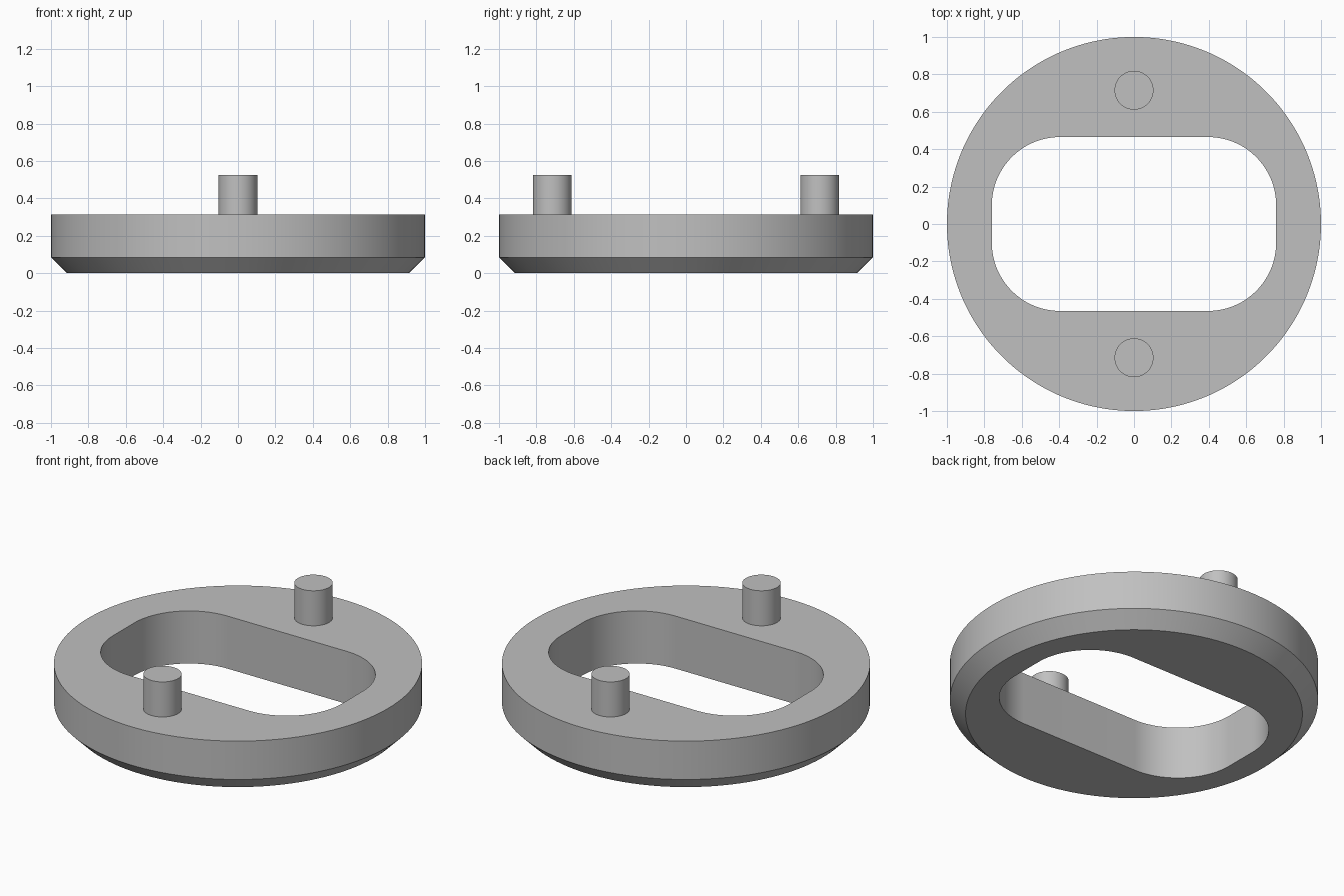
import bpy, bmesh, math

if "Cube" in bpy.data.objects:
    bpy.data.objects.remove(bpy.data.objects["Cube"])

grey = bpy.data.materials.new("plain grey")
grey.use_nodes = True
colour = (0.53, 0.53, 0.53, 1)
grey.diffuse_color = colour
grey.node_tree.nodes["Principled BSDF"].inputs["Base Color"].default_value = colour

STEPS = 32  # points per quarter turn
TOP = 0.315


def circle(radius, z):
    count = 4 * STEPS
    angles = [(i + 0.5) * math.tau / count for i in range(count)]
    return [(radius * math.cos(a), radius * math.sin(a), z) for a in angles]


def rounded_slot(half_x, half_y, radius, z):
    points = []
    for quarter, (sx, sy) in enumerate([(1, 1), (-1, 1), (-1, -1), (1, -1)]):
        for i in range(STEPS):
            a = (quarter + i / (STEPS - 1)) * math.pi / 2
            points.append((sx * (half_x - radius) + radius * math.cos(a),
                           sy * (half_y - radius) + radius * math.sin(a), z))
    return points


def finish(obj):
    obj.data.materials.append(grey)
    bpy.ops.object.select_all(action='DESELECT')
    obj.select_set(True)
    bpy.context.view_layer.objects.active = obj
    bpy.ops.object.shade_smooth_by_angle(angle=math.radians(30))


# Ring body: chamfered disc skinned around to the rounded opening
bm = bmesh.new()
loops = [circle(0.915, 0), circle(1, 0.085), circle(1, TOP),
         rounded_slot(0.76, 0.465, 0.365, TOP), rounded_slot(0.76, 0.465, 0.365, 0)]
rings = [[bm.verts.new(p) for p in loop] for loop in loops]
for k, ring in enumerate(rings):
    following = rings[(k + 1) % len(rings)]
    for i in range(len(ring)):
        j = (i + 1) % len(ring)
        bm.faces.new((ring[i], ring[j], following[j], following[i]))
bmesh.ops.recalc_face_normals(bm, faces=bm.faces)
mesh = bpy.data.meshes.new("ring_body")
bm.to_mesh(mesh)
bm.free()
body = bpy.data.objects.new("ring_body", mesh)
bpy.context.collection.objects.link(body)
finish(body)

# Two locating pins on the top face
for name, y in (("front_pin", -0.715), ("back_pin", 0.715)):
    bottom, top = TOP - 0.02, 0.525
    bpy.ops.mesh.primitive_cylinder_add(vertices=48, radius=0.104, depth=top - bottom,
                                        location=(0, y, (top + bottom) / 2))
    pin = bpy.context.object
    pin.name = name
    finish(pin)
